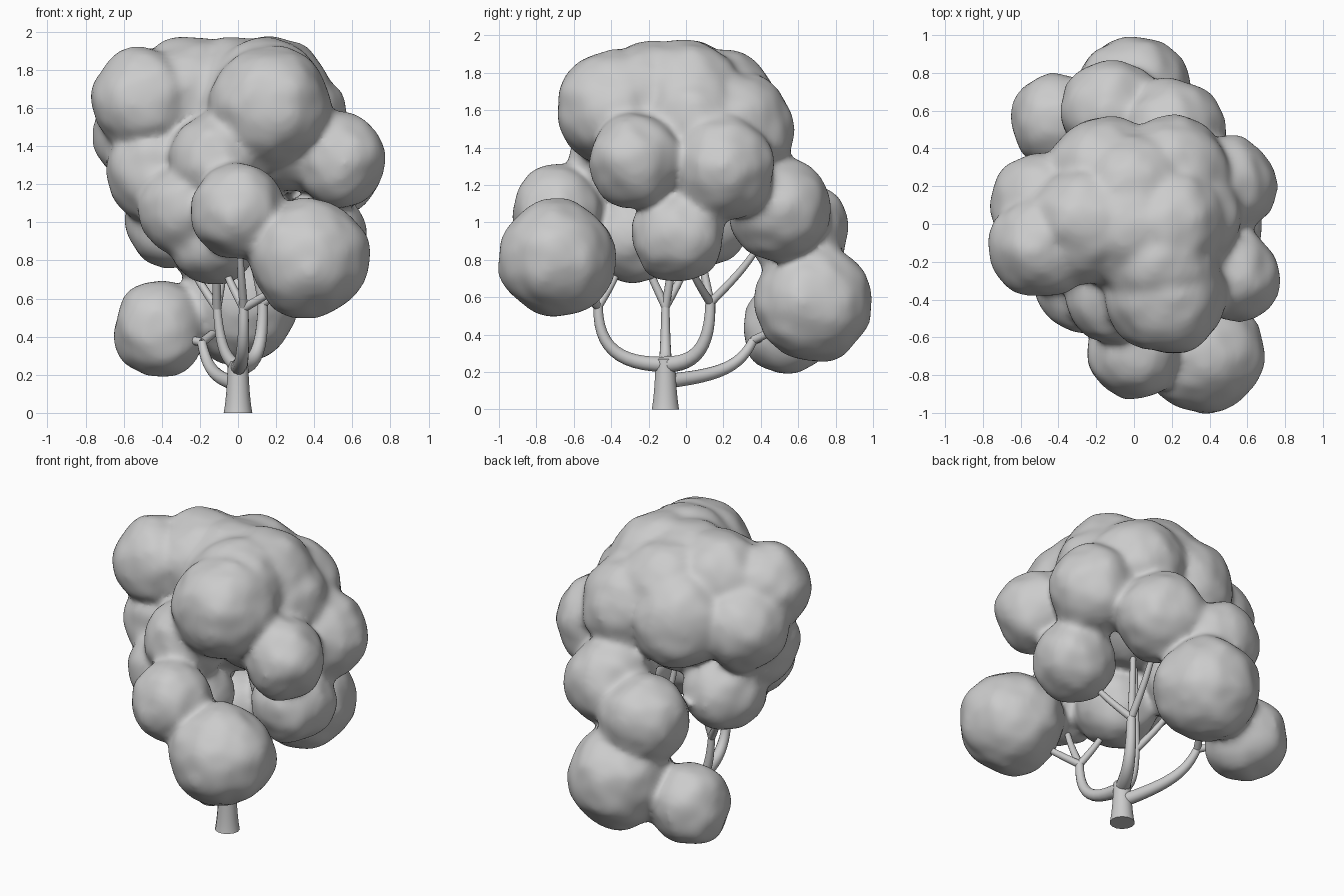
import bpy
import bmesh
from mathutils import Vector, noise

if "Cube" in bpy.data.objects:
    bpy.data.objects.remove(bpy.data.objects["Cube"])

grey = bpy.data.materials.new("clay_grey")
grey.use_nodes = True
grey.diffuse_color = (.6, .6, .6, 1)
shader = grey.node_tree.nodes["Principled BSDF"]
shader.inputs["Base Color"].default_value = grey.diffuse_color

# Centres of the foliage lobes, grouped by size
huge_lobes = {
    "crown_core": (0, 0, 1.42),
    "crown_top": (0, 0, 1.59),
}
large_lobes = {
    "crown_top_left": (.18, 0, 1.66),
    "crown_top_right": (-.25, 0, 1.66),
    "crown_top_front": (.14, -.2, 1.65),
    "crown_front": (.17, -.38, 1.61),
    "crown_top_back": (0, .17, 1.62),
    "crown_back_left": (.19, .26, 1.5),
    "crown_back_right": (-.15, .26, 1.5),
    "front_hanging": (.37, -.69, .81),
    "rear_hanging": (0, .68, .57),
}
medium_lobes = {
    "crown_side": (.29, .03, 1.55),
    "crown_front_right": (-.49, -.12, 1.64),
    "crown_far_right": (-.49, .1, 1.47),
    "crown_low_right": (-.42, -.1, 1.27),
    "side_back": (.48, .2, 1.29),
    "rear_shoulder_left": (.2, .5, 1.07),
    "rear_shoulder_right": (-.12, .6, .95),
}
small_lobes = {
    "crown_inner_front": (-.12, -.38, 1.32),
    "crown_inner_side": (.3, -.2, 1.4),
    "side_front": (.53, -.27, 1.33),
    "side_hanging": (.43, -.04, .93),
    "front_shoulder": (0, -.68, 1.06),
    "inner_hanging": (-.12, -.3, .92),
    "inner_shoulder": (-.27, -.33, 1.07),
    "right_hanging": (-.34, .08, 1),
    "rear_low": (-.41, .55, .44),
}
lobe_sizes = {.38: huge_lobes, .315: large_lobes, .275: medium_lobes, .25: small_lobes}

# Foliage: lumpy balls fused into one soft mass
bm = bmesh.new()
lobes = {}
for radius, group in lobe_sizes.items():
    for lobe_name, position in group.items():
        centre = Vector(position)
        lobes[lobe_name] = centre
        ball = bmesh.ops.create_icosphere(bm, subdivisions=4, radius=radius)
        for vert in ball["verts"]:
            point = vert.co + centre
            lump = noise.noise(point * 5) / 45 + noise.noise(point * 12) / 70
            vert.co = point + vert.co.normalized() * lump
mesh = bpy.data.meshes.new("foliage")
bm.to_mesh(mesh)
bm.free()
mesh.materials.append(grey)
foliage = bpy.data.objects.new("foliage", mesh)
bpy.context.collection.objects.link(foliage)
fuse = foliage.modifiers.new("fuse", "REMESH")
fuse.mode = "VOXEL"
fuse.voxel_size = .02
fuse.use_smooth_shade = True
soften = foliage.modifiers.new("soften", "SMOOTH")
soften.iterations = 14


def limb(name, start, end, thickness, taper=.6, bend=.7):
    """Tapered limb that leaves its start sideways and bends up to its end."""
    start, end = Vector(start), Vector(end)
    elbow = Vector((end.x, end.y, start.z))
    curve = bpy.data.curves.new(name, "CURVE")
    curve.dimensions = "3D"
    curve.bevel_depth = thickness
    curve.bevel_resolution = 5
    curve.use_fill_caps = True
    spline = curve.splines.new("BEZIER")
    spline.bezier_points.add(1)
    first, last = spline.bezier_points
    for point in (first, last):
        point.handle_left_type = point.handle_right_type = "FREE"
    first.co, last.co = start, end
    first.handle_left, last.handle_right = start, end
    middle = start.lerp(end, .5)
    first.handle_right = middle.lerp(start.lerp(elbow, .7), bend)
    last.handle_left = middle.lerp(end.lerp(elbow, .7), bend)
    last.radius = taper
    curve.materials.append(grey)
    obj = bpy.data.objects.new(name, curve)
    bpy.context.collection.objects.link(obj)
    bpy.ops.object.select_all(action="DESELECT")
    obj.select_set(True)
    bpy.context.view_layer.objects.active = obj
    bpy.ops.object.convert(target="MESH")
    bpy.ops.object.shade_smooth_by_angle()


# Trunk with a flared foot
root = Vector((0, -.11, 0))
fork = root + Vector((0, 0, .24))
low_fork = root + Vector((0, 0, .15))
limb("trunk", root, fork + Vector((0, 0, .03)), .075, taper=.7)

# Main limbs, each ending at a knot where twigs divide
front_knot = Vector((.03, -.47, .55))
side_knot = Vector((.13, .13, .57))
centre_knot = Vector((-.11, -.11, .55))
rear_knot = Vector((-.19, .36, .37))
limb("front_limb", fork, front_knot, .042, bend=1)
limb("side_limb", fork, side_knot, .045, bend=1)
limb("centre_limb", fork, centre_knot, .036)
limb("rear_limb", low_fork, rear_knot, .04)

# Twigs running from each knot into the lobes it carries
twigs = {
    "front": (front_knot, ["front_shoulder", "front_hanging", "inner_hanging"]),
    "side": (side_knot, ["crown_core", "side_hanging", "rear_shoulder_left"]),
    "centre": (centre_knot, ["crown_inner_front", "right_hanging", "crown_core"]),
    "rear": (rear_knot, ["rear_low", "rear_hanging"]),
}
for side, (knot, carried) in twigs.items():
    for lobe_name in carried:
        limb(f"{side}_twig_to_{lobe_name}", knot, lobes[lobe_name], .023, bend=.2)
